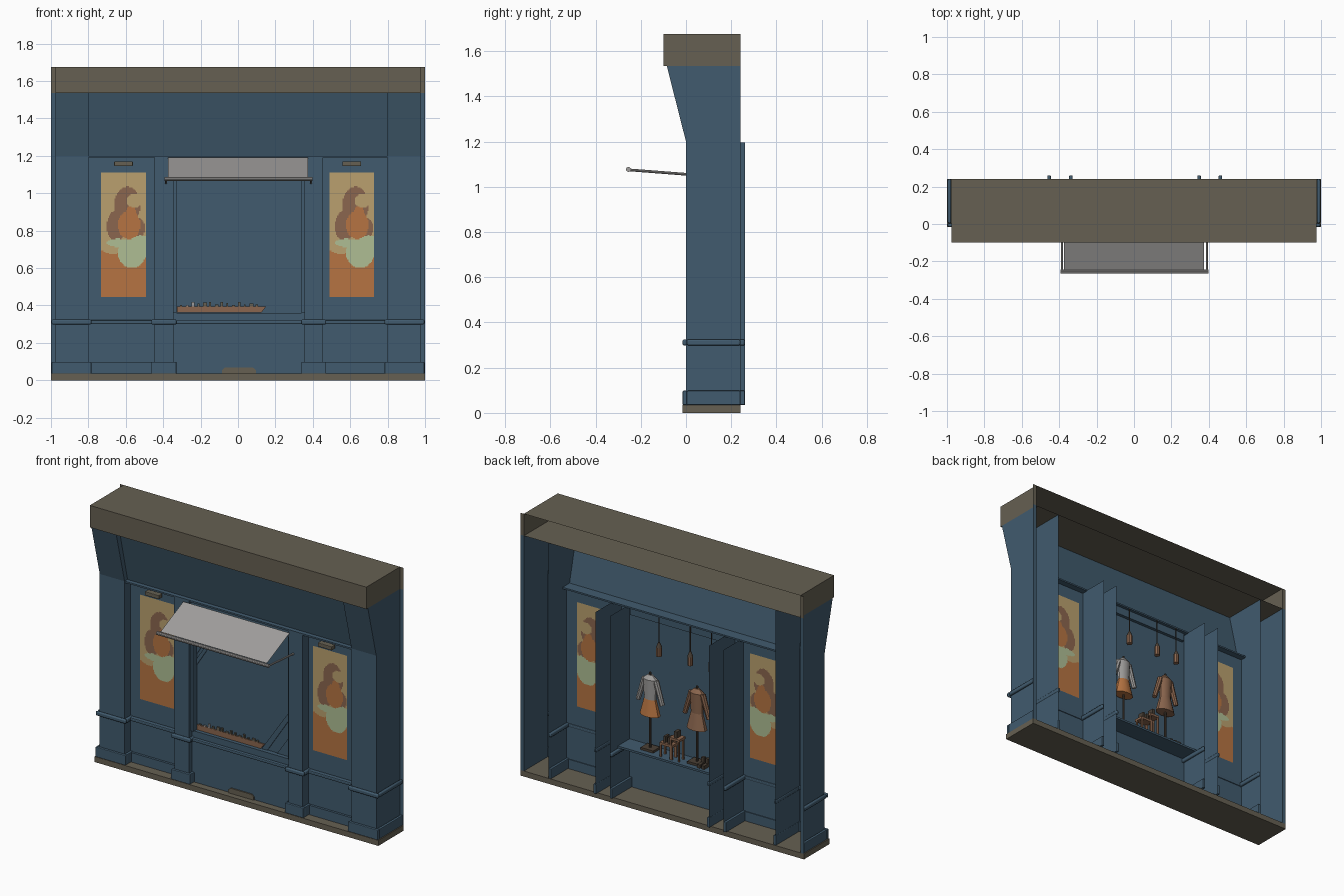
import bpy, bmesh, math, random
from mathutils import Matrix, Vector

if "Cube" in bpy.data.objects:
    bpy.data.objects.remove(bpy.data.objects["Cube"])
random.seed(4)

def lin(c):
    c /= 255
    return c / 12.92 if c < 0.04045 else ((c + 0.055) / 1.055) ** 2.4

def material(name, r, g, b):
    m = bpy.data.materials.new(name)
    m.diffuse_color = (lin(r), lin(g), lin(b), 1)
    m.use_nodes = True
    m.node_tree.nodes["Principled BSDF"].inputs["Base Color"].default_value = m.diffuse_color
    return m

BLUE = material("slate blue", 65, 91, 110)
STONE = material("stone brown", 102, 96, 82)
GREY = material("awning grey", 160, 158, 156)
OCHRE = material("ochre", 186, 160, 110)
UMBER = material("umber", 139, 102, 78)
ORANGE = material("orange", 182, 116, 66)
GREEN = material("pale green", 175, 190, 148)
DARK = material("dark brown", 74, 64, 54)

class Part:
    """Collects boxes, sheets and prisms into one object."""
    def __init__(self, name, mat):
        self.name, self.mats, self.bm = name, mat if isinstance(mat, list) else [mat], bmesh.new()

    def face(self, pts, mi=0):
        f = self.bm.faces.new([self.bm.verts.new(p) for p in pts])
        f.material_index = mi
        return self

    def sheet(self, x0, x1, y, z0, z1, y1=None):
        y1 = y if y1 is None else y1
        return self.face([(x0, y, z0), (x1, y, z0), (x1, y1, z1), (x0, y1, z1)])

    def box(self, x0, x1, y0, y1, z0, z1, mi=0):
        m = Matrix.LocRotScale(((x0+x1)/2, (y0+y1)/2, (z0+z1)/2), None, (x1-x0, y1-y0, z1-z0))
        for v in bmesh.ops.create_cube(self.bm, size=1, matrix=m)["verts"]:
            for f in v.link_faces:
                f.material_index = mi
        return self

    def prism(self, pts, y0, y1):  # outline in x, z
        n = len(pts)
        a = [self.bm.verts.new((x, y0, z)) for x, z in pts]
        b = [self.bm.verts.new((x, y1, z)) for x, z in pts]
        self.bm.faces.new(a)
        self.bm.faces.new(b[::-1])
        for i in range(n):
            self.bm.faces.new((a[i], b[i], b[(i+1) % n], a[(i+1) % n]))
        return self

    def rod(self, p, q, r0, r1=None, sides=10, mi=0, squash=1):
        p, q = Vector(p), Vector(q)
        d = q - p
        m = Matrix.Translation((p+q)/2) @ Matrix.Diagonal((1, squash, 1, 1)) @ d.to_track_quat('Z', 'Y').to_matrix().to_4x4()
        r = bmesh.ops.create_cone(self.bm, cap_ends=True, segments=sides, radius1=r0,
                                  radius2=r0 if r1 is None else r1, depth=d.length, matrix=m)
        for v in r["verts"]:
            for f in v.link_faces:
                f.material_index = mi
        return self

    def done(self, bevel=0, smooth=False, solid=False):
        if solid:
            bmesh.ops.recalc_face_normals(self.bm, faces=self.bm.faces)
        me = bpy.data.meshes.new(self.name)
        self.bm.to_mesh(me)
        ob = bpy.data.objects.new(self.name, me)
        bpy.context.collection.objects.link(ob)
        for m in self.mats:
            me.materials.append(m)
        if bevel:
            b = ob.modifiers.new("bevel", 'BEVEL')
            b.width, b.segments = bevel, 2
        if smooth:
            bpy.context.view_layer.objects.active = ob
            ob.select_set(True)
            bpy.ops.object.shade_smooth_by_angle()
            ob.select_set(False)
        return ob

# base slab and open-backed cornice
Part("base_slab", STONE).box(-1, 1, -.015, .24, 0, .035).done()
c = Part("cornice", STONE)
X, Y0, Y1, Z0, Z1 = .975, -.1, .24, 1.535, 1.675
c.sheet(-X, X, Y0, Z0, Z1)
c.face([(-X, Y0, Z1), (X, Y0, Z1), (X, Y1, Z1), (-X, Y1, Z1)])
c.face([(-X, Y1, Z0), (X, Y1, Z0), (X, Y0, Z0), (-X, Y0, Z0)])
c.face([(X, Y0, Z0), (X, Y1, Z0), (X, Y1, Z1), (X, Y0, Z1)])
c.face([(-X, Y1, Z0), (-X, Y0, Z0), (-X, Y0, Z1), (-X, Y1, Z1)])
for a, b in ((-1, -X), (X, 1)):
    c.sheet(a, b, Y1, Z0, Z1)
c.done()

# flared corner pilasters, hollow at the back
PROFILE = [(0, .035), (0, 1.2), (-.085, 1.535), (.24, 1.535), (.24, .035)]
for side, s in (("left", -1), ("right", 1)):
    a, b = sorted((s*.8, s*X))
    p = Part(side + "_corner_pilaster", BLUE)
    p.sheet(a, b, 0, .035, 1.2).sheet(a, b, 0, 1.2, 1.535, -.085)
    p.face([(a, y, z) for y, z in PROFILE])
    p.face([(b, y, z) for y, z in PROFILE[::-1]])
    a, b = sorted((s*X, s))
    p.sheet(a, b, .24, .035, 1.535)
    p.done()

# inner pilasters: a front and two deep fins each
def fin(p, x, s):
    pts = [(x, 0, .035), (x, .26, .035), (x, .26, 1.195), (x, 0, 1.195)]
    p.face(pts if s > 0 else pts[::-1])
INNER = ((-.447, -.345), (.355, .455))
for side, (a, b) in zip(("left", "right"), INNER):
    p = Part(side + "_inner_pilaster", BLUE).sheet(a, b, 0, .035, 1.195)
    fin(p, a, -1)
    fin(p, b, 1)
    p.done()

# rounded bands and plinths wrapping the pilasters
band, plinth = Part("pilaster_bands", BLUE), Part("pilaster_plinths", BLUE)
for a, b, back in [(-.98, -.8, .24), (.8, .98, .24)] + [(a, b, .26) for a, b in INNER]:
    for part, z0, z1 in ((band, .298, .325), (plinth, .035, .098)):
        part.box(a-.016, b+.016, -.015, .004, z0, z1)
        part.box(a-.016, a+.002, .004, back, z0, z1)
        part.box(b-.002, b+.016, .004, back, z0, z1)
band.done(bevel=.007, smooth=True)
plinth.done(bevel=.004)

# slanted sign panel and the shelf beneath it
Part("sign_panel", BLUE).sheet(-.8, .8, .03, 1.2, 1.535, -.05).done()
Part("sign_shelf", BLUE).box(-.8, .8, .002, .1, 1.19, 1.2).done()

# poster panels; the poster is one sheet coloured by simple shape rules
def oval(u, v, cx, cz, rx, rz):
    return ((u-cx)/rx)**2 + ((v-cz)/rz)**2 < 1

def poster_colour(u, v):  # u 0...24 wide, v 0...665 high
    if oval(u, v, .178, .515, .042, .038):
        return 0
    if oval(u, v, .15, .385, .06, .075) or oval(u, v, .16, .43, .03, .06):
        return 2
    if oval(u, v, .165, .235, .075, .08) or oval(u, v, .21, .27, .06, .06) or oval(u, v, .09, .29, .06, .022):
        return 3
    if oval(u, v, .14, .49, .07, .1) or oval(u, v, .08, .38, .05, .08) or oval(u, v, .19, .37, .045, .055):
        return 1
    if v < .25 - .25*max(0, u-.1) - .02*math.sin(u*25):
        return 2
    return 0

PW, PH, PY = .24, .665, .06
for side, x0, a, b in (("left", -.732, -.8, -.447), ("right", .488, .455, .8)):
    p = Part(side + "_poster", [OCHRE, UMBER, ORANGE, GREEN])
    nx, nz = 40, 110
    for i in range(nx):
        for j in range(nz):
            u0, u1, v0, v1 = PW*i/nx, PW*(i+1)/nx, PH*j/nz, PH*(j+1)/nz
            p.face([(x0+u, PY, .445+v) for u, v in ((u0, v0), (u1, v0), (u1, v1), (u0, v1))],
                   poster_colour((u0+u1)/2, (v0+v1)/2))
    bmesh.ops.remove_doubles(p.bm, verts=p.bm.verts, dist=1e-5)
    p.done()
    w = Part(side + "_poster_panel", BLUE)
    w.sheet(a, b, PY, .035, .445).sheet(a, b, PY, .445+PH, 1.195)
    w.sheet(a, x0, PY, .445, .445+PH).sheet(x0+PW, b, PY, .445, .445+PH)
    w.done()
    Part(side + "_panel_rail", BLUE).box(a, b, .035, .065, .3, .322).done(bevel=.006)
    Part(side + "_panel_skirting", BLUE).box(a, b, .045, .065, .035, .095).done()
    m = x0 + PW/2
    Part(side + "_picture_light", STONE).box(m-.05, m+.05, .005, .04, 1.145, 1.17).box(
        m-.008, m+.008, .03, .06, 1.15, 1.165).done(bevel=.004)

# window: sill wall, frame, opaque pane and reflection plates
Part("window_wall", BLUE).box(-.345, .355, .03, .06, .035, .36).done()
Part("window_sill_rail", BLUE).box(-.345, .355, .01, .035, .3, .32).done(bevel=.006)
Part("window_frame", BLUE).box(-.345, -.33, .02, .06, .36, 1.19).box(
    .34, .355, .02, .06, .36, 1.19).box(-.33, .34, .02, .08, 1.14, 1.19).done()
Part("window_pane", BLUE).sheet(-.33, .34, .06, .36, 1.14).done()
r = Part("pane_reflections", BLUE)
r.prism([(-.33, .77), (-.33, .81), (-.17, 1.06), (-.145, 1.06)], .052, .058)
r.prism([(-.33, .84), (-.33, 1.06), (-.19, 1.06)], .052, .058)
r.prism([(.13, .362), (.17, .362), (.34, .62), (.34, .67)], .052, .058)
r.prism([(.24, .362), (.34, .362), (.34, .51)], .052, .058)
r.done(solid=True)
Part("kick_vent", STONE).prism([(-.085, .035), (.095, .035), (.095, .055), (.08, .068),
                                (-.07, .068), (-.085, .055)], .022, .03).done(solid=True)

# low display tray seen at the bottom of the pane
t = Part("display_tray", [UMBER, GREY, STONE]).prism([(-.325, .362), (.125, .362), (.15, .395), (-.325, .395)], .05, .058)
for i in range(14):
    x = -.31 + .031*i
    t.box(x, x+random.uniform(.008, .024), .05, .058, .395, random.uniform(.4, .42), random.choice((1, 2)))
t.done()

# awning sheet, side arms and front bar
aw = Part("awning", GREY).sheet(-.375, .375, -.245, 1.085, 1.19, -.015)
aw.done()
f = Part("awning_frame", GREY).rod((-.392, -.255, 1.077), (.397, -.255, 1.077), .011)
for x in (-.385, .39):
    f.rod((x, .02, 1.054), (x, -.255, 1.075), .006, sides=8)
f.done(smooth=True)

# display inside the window: floor, two dressed stands, stools, shoes, lamps
Part("display_floor", BLUE).box(-.345, .355, .06, .18, .325, .338).done()
for name, x, top, skirt in (("front", .175, GREY, ORANGE), ("rear", -.155, UMBER, UMBER)):
    y = .11
    d = Part(name + "_dress_stand", [DARK, top, skirt])
    d.box(x-.045, x+.045, y-.035, y+.035, .338, .352)
    d.rod((x, y, .35), (x, y, .83), .007, sides=8)
    d.rod((x, y, .655), (x, y, .79), .04, .048, mi=1, squash=.6)
    d.rod((x, y, .79), (x, y, .815), .048, .018, mi=1, squash=.6)
    d.rod((x, y, .56), (x, y, .665), .068, .04, mi=2, squash=.6)
    for s in (-1, 1):
        d.rod((x+s*.04, y, .785), (x+s*.085, y, .64), .018, .015, mi=1, sides=8)
    d.done(smooth=True)
s = Part("display_stools", [UMBER, DARK])
for x, w, h in ((.03, .045, .43), (-.03, .035, .48)):
    s.box(x-w, x+w, .1, .16, h-.015, h)
    for i in (-1, 1):
        for y in (.105, .15):
            s.box(x+i*(w-.006)-.005, x+i*(w-.006)+.005, y, y+.01, .338, h-.015)
s.box(.01, .025, .11, .15, .43, .47, 1).box(.04, .055, .11, .15, .43, .47, 1)
s.box(-.04, -.02, .11, .15, .48, .52, 1)
for x in (-.24, -.21):
    s.box(x, x+.02, .1, .16, .338, .36, 1).box(x, x+.02, .1, .12, .36, .39, 1)
s.done()
l = Part("hanging_lamps", [DARK, UMBER])
for x in (.12, -.1, -.25):
    l.rod((x, .1, 1.02), (x, .1, 1.19), .003, sides=6)
    l.rod((x, .1, .945), (x, .1, 1.0), .018, mi=1).rod((x, .1, 1.0), (x, .1, 1.03), .018, .006)
l.done(smooth=True)
